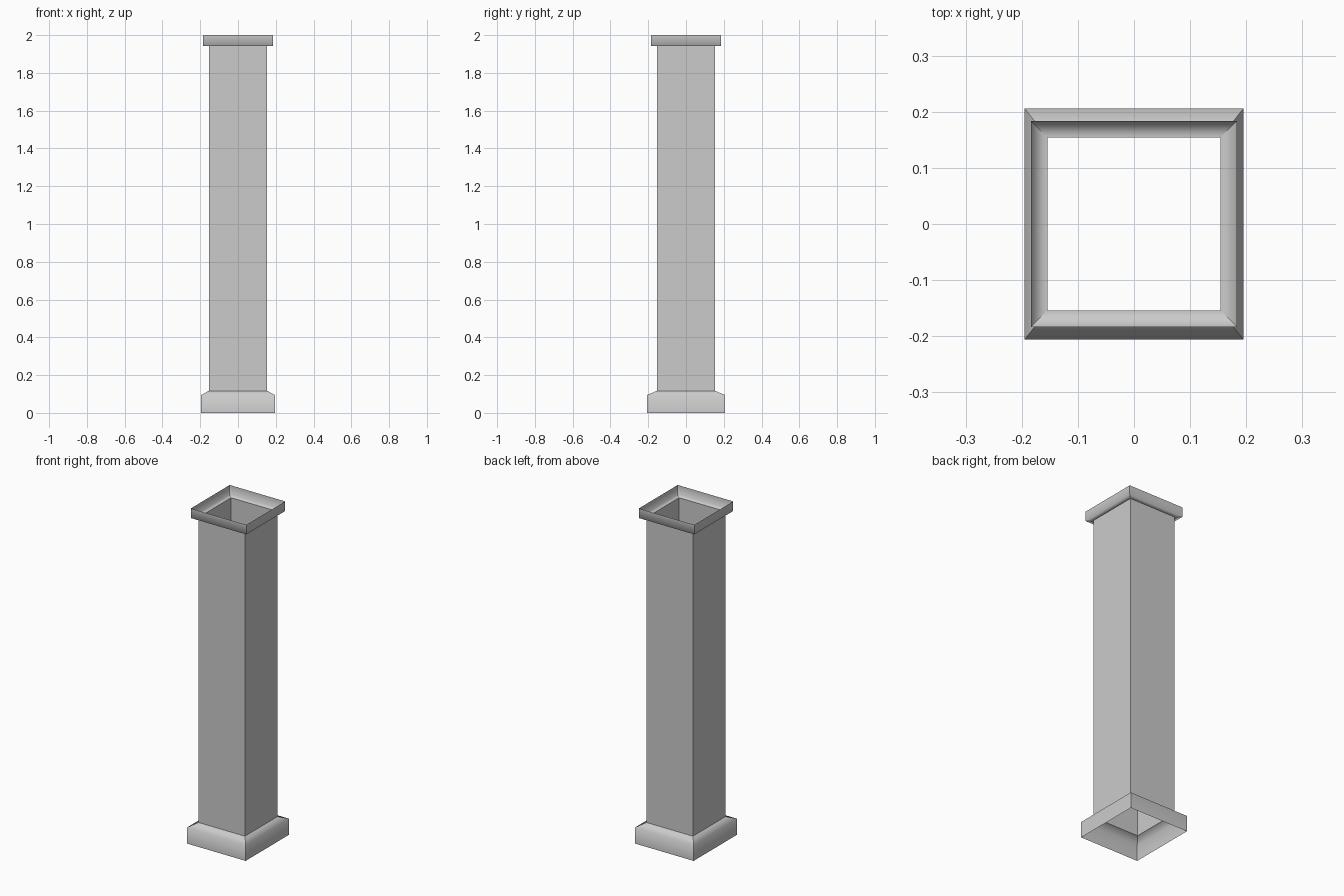
import bpy

if "Cube" in bpy.data.objects:
    bpy.data.objects.remove(bpy.data.objects["Cube"])


def square_sleeve(name, profile, smooth):
    """Open square tube swept through (half_x, half_y, z) rings, with crisp mitred corners."""
    verts = [(sx * hx, sy * hy, z)
             for hx, hy, z in profile
             for sx, sy in ((-1, -1), (1, -1), (1, 1), (-1, 1))]
    faces = [(4 * r + i, 4 * r + (i + 1) % 4, 4 * r + 4 + (i + 1) % 4, 4 * r + 4 + i)
             for r in range(len(profile) - 1) for i in range(4)]
    mesh = bpy.data.meshes.new(name)
    mesh.from_pydata(verts, [], faces)
    for poly in mesh.polygons:
        poly.use_smooth = smooth
    for edge in mesh.edges:
        a, b = edge.vertices
        edge.use_edge_sharp = a // 4 != b // 4
    mesh.update()
    obj = bpy.data.objects.new(name, mesh)
    bpy.context.collection.objects.link(obj)
    return obj


SHAFT = 0.154   # half width of the shaft
CAP = 0.184     # half width of the cap

# Base moulding with sloped shoulder, slightly deeper than wide
square_sleeve("base", [(0.195, 0.206, 0), (0.195, 0.206, 0.095), (SHAFT, SHAFT, 0.117)], True)

# Plain hollow shaft
square_sleeve("shaft", [(SHAFT, SHAFT, 0.117), (SHAFT, SHAFT, 1.943)], False)

# Cap: flat ledge out from the shaft, then an upright rim
square_sleeve("cap", [(SHAFT, SHAFT, 1.943), (CAP, CAP, 1.943), (CAP, CAP, 2.0)], True)
